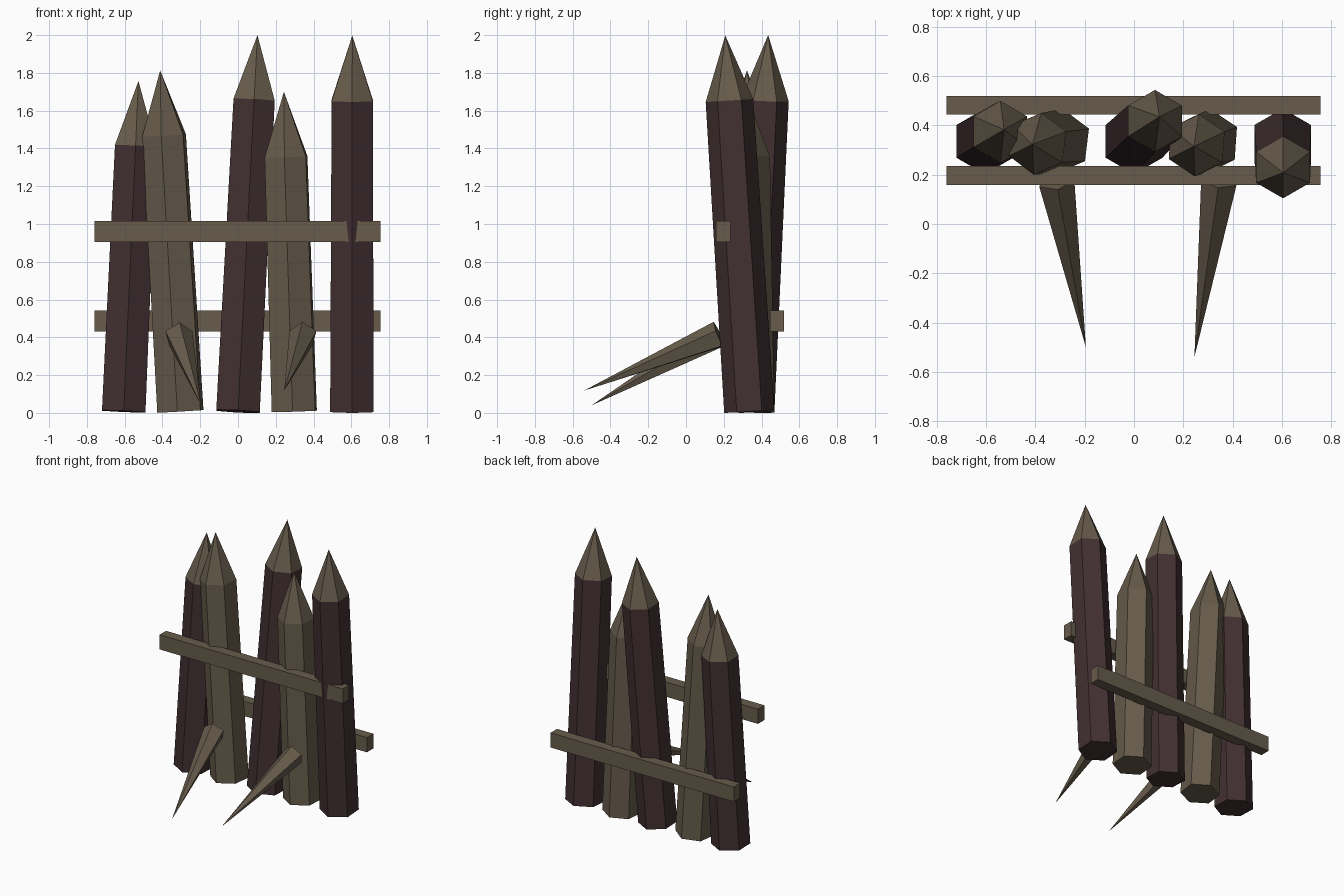
import bpy, bmesh, math
from mathutils import Vector, Matrix

if "Cube" in bpy.data.objects:
    bpy.data.objects.remove(bpy.data.objects["Cube"])


def material(name, rgb):
    m = bpy.data.materials.new(name)
    m.diffuse_color = (*rgb, 1)
    m.use_nodes = True
    m.node_tree.nodes["Principled BSDF"].inputs["Base Color"].default_value = m.diffuse_color
    return m


LIGHT = material("weathered_wood", (0.136, 0.107, 0.072))
DARK = material("dark_bark", (0.0545, 0.0296, 0.0319))


def finish(name, bm, mats):
    bmesh.ops.recalc_face_normals(bm, faces=bm.faces)
    me = bpy.data.meshes.new(name)
    bm.to_mesh(me)
    bm.free()
    for m in mats:
        me.materials.append(m)
    ob = bpy.data.objects.new(name, me)
    bpy.context.collection.objects.link(ob)
    return ob


def pointed(name, sides, base, tip, rot, rings, mats):
    """Rings of (height, radius) along the axis, closed by a point at the tip."""
    bm = bmesh.new()
    base, tip = Vector(base), Vector(tip)
    loops = []
    for h, r in rings:
        loop = []
        for i in range(sides):
            a = math.pi / 2 + 2 * math.pi * i / sides
            loop.append(bm.verts.new((r * math.cos(a), r * math.sin(a), h)))
        loops.append(loop)
    apex = bm.verts.new((0, 0, (tip - base).length))
    bm.faces.new(loops[0][::-1])
    for i in range(sides):
        j = (i + 1) % sides
        for lo, hi in zip(loops, loops[1:]):
            bm.faces.new((lo[i], lo[j], hi[j], hi[i]))
        # sharpened faces take the last material
        f = bm.faces.new((loops[-1][i], loops[-1][j], apex))
        f.material_index = len(mats) - 1
    bmesh.ops.transform(bm, matrix=Matrix.Translation(base) @ rot.to_matrix().to_4x4(), verts=bm.verts)
    return finish(name, bm, mats)


# Leaning hexagonal posts: base x, tip, twist in degrees, body colour
posts = [
    (-0.605, (-0.527, 0.383, 1.757), 0, DARK),
    (-0.305, (-0.412, 0.323, 1.813), -7, LIGHT),
    (0.0, (0.103, 0.435, 2.0), 0, DARK),
    (0.298, (0.243, 0.315, 1.70), -4, LIGHT),
    (0.603, (0.605, 0.208, 1.998), 0, DARK),
]
for n, (x, tip, twist, mat) in enumerate(posts, 1):
    base = Vector((x, 0.335, 0.008))
    axis = Vector(tip) - base
    rot = Vector((0, 0, 1)).rotation_difference(axis)
    rot = rot @ Matrix.Rotation(math.radians(twist), 3, 'Z').to_quaternion()
    rings = [(0, 0.133), (axis.length - 0.345, 0.126)]
    pointed(f"post_{n}", 6, base, tip, rot, rings, [mat, LIGHT])

# Five-sided spikes jutting out of the front
spikes = [
    ("left_spike", (-0.315, 0.175, 0.412), (-0.195, -0.50, 0.04)),
    ("right_spike", (0.345, 0.175, 0.412), (0.245, -0.54, 0.118)),
]
for name, base, tip in spikes:
    rot = (Vector(tip) - Vector(base)).to_track_quat('Z', 'Y')
    pointed(name, 5, base, tip, rot, [(0, 0.076)], [LIGHT])

# Horizontal rails, front and back
for name, y, z in (("front_rail", 0.197, 0.96), ("back_rail", 0.482, 0.487)):
    bm = bmesh.new()
    bmesh.ops.create_cube(bm, size=1)
    bmesh.ops.scale(bm, vec=(1.515, 0.076, 0.11), verts=bm.verts)
    bmesh.ops.translate(bm, vec=(-0.002, y, z), verts=bm.verts)
    finish(name, bm, [LIGHT])
